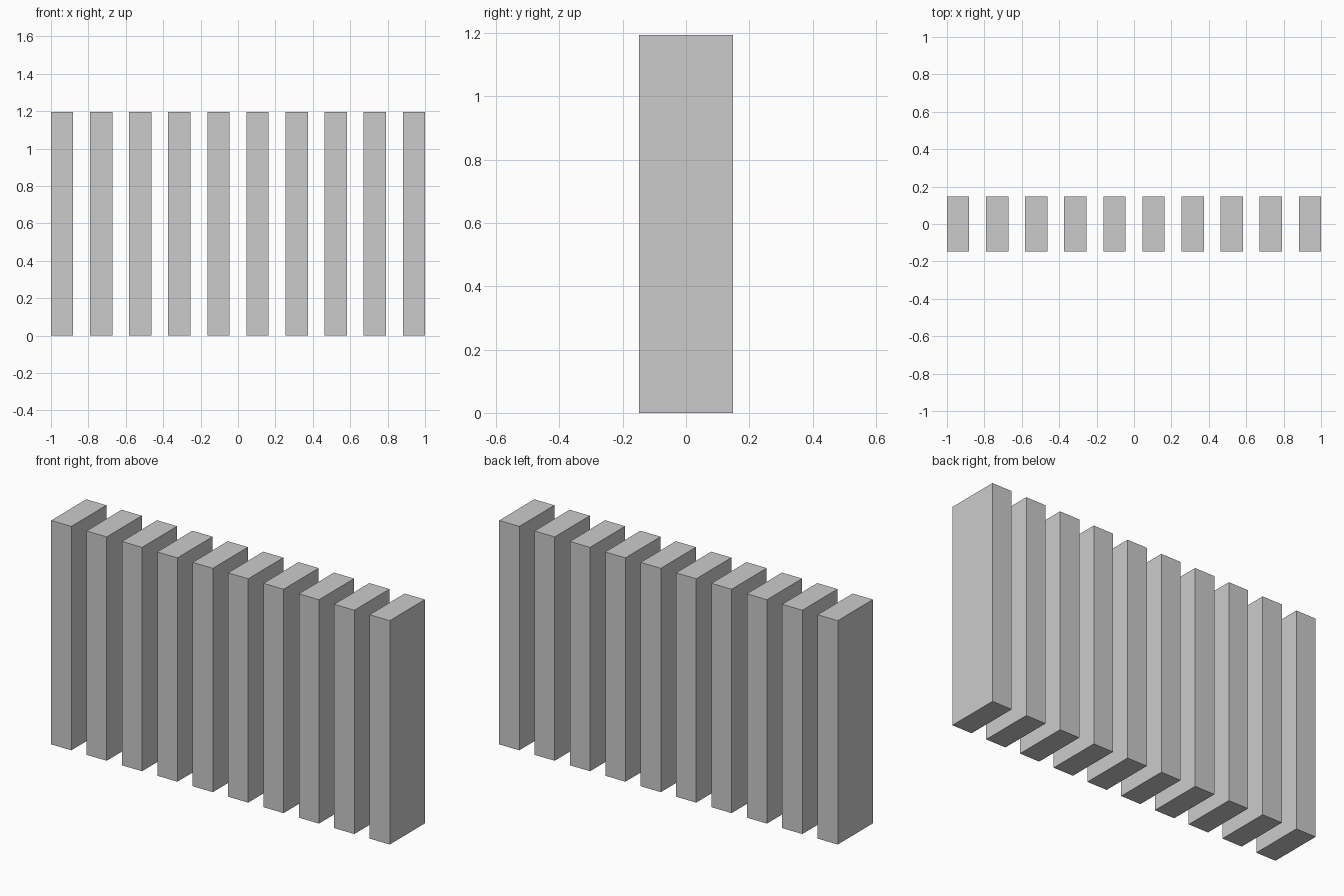
import bpy

cube = bpy.data.objects.get("Cube")
if cube:
    bpy.data.objects.remove(cube, do_unlink=True)

COUNT = 10
WIDTH, DEPTH, HEIGHT = 0.119, 0.296, 1.195
SPACING = (2 - WIDTH) / (COUNT - 1)

# Plain grey finish
grey = bpy.data.materials.new("light_grey")
grey.use_nodes = True
colour = (0.6, 0.6, 0.6, 1)
grey.diffuse_color = colour
grey.node_tree.nodes["Principled BSDF"].inputs["Base Color"].default_value = colour


def add_slat(index):
    """One upright slat in the evenly spaced row."""
    x = -1 + WIDTH / 2 + index * SPACING
    bpy.ops.mesh.primitive_cube_add(size=1, location=(x, 0, HEIGHT / 2))
    slat = bpy.context.object
    slat.name = f"upright_slat_{index + 1}"
    slat.scale = (WIDTH, DEPTH, HEIGHT)
    bpy.ops.object.transform_apply(location=False, rotation=False, scale=True)
    slat.data.materials.append(grey)


# Row of upright slats
for i in range(COUNT):
    add_slat(i)
